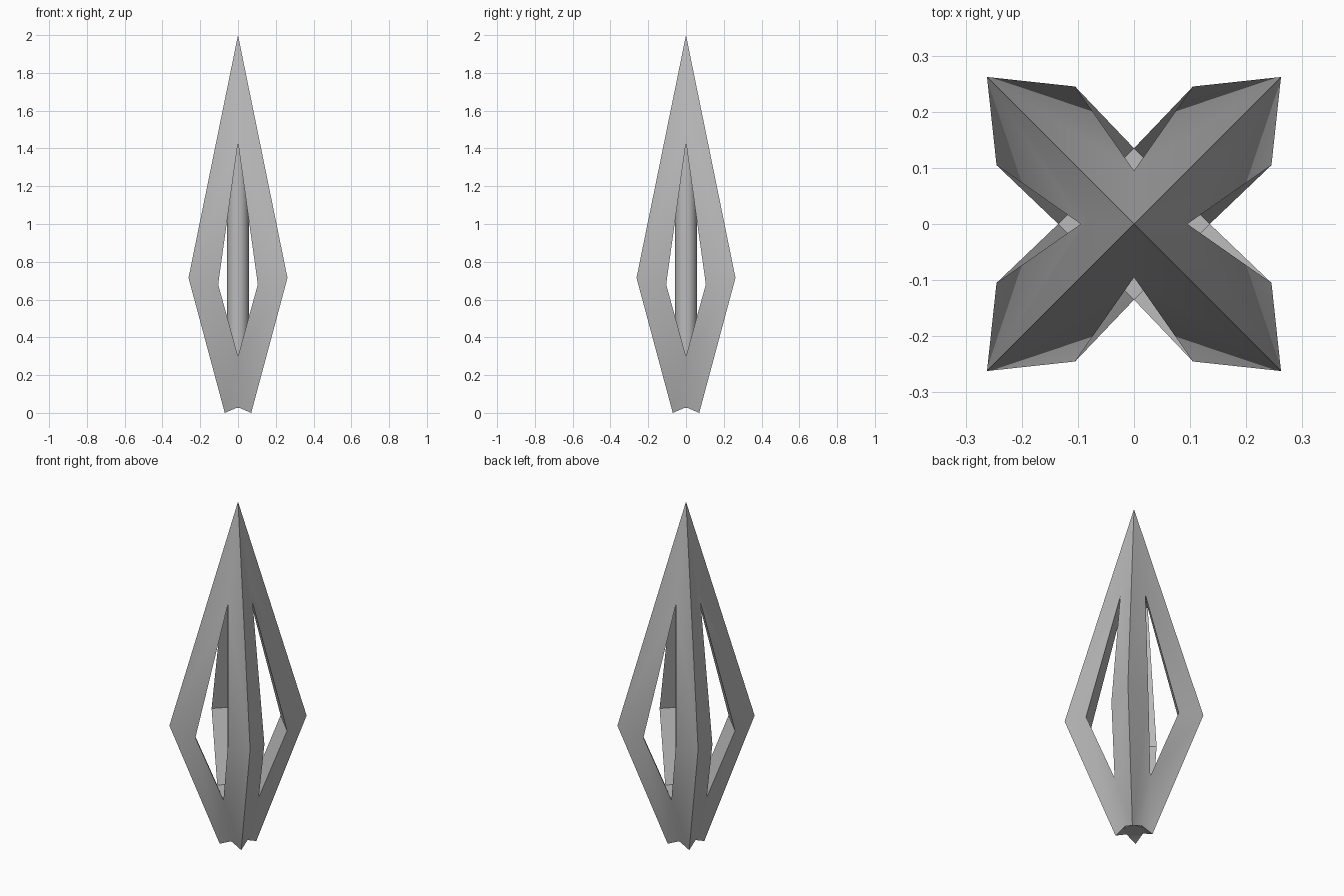
import bpy, bmesh, math
from mathutils import Matrix, Vector

cube = bpy.data.objects.get("Cube")
if cube:
    bpy.data.objects.remove(cube, do_unlink=True)

# One plain grey for everything
grey = bpy.data.materials.new("stone_grey")
grey.use_nodes = True
colour = (0.5, 0.5, 0.5, 1)
grey.diffuse_color = colour
grey.node_tree.nodes["Principled BSDF"].inputs["Base Color"].default_value = colour


def finish(bm, name):
    bmesh.ops.recalc_face_normals(bm, faces=bm.faces)
    mesh = bpy.data.meshes.new(name)
    bm.to_mesh(mesh)
    bm.free()
    mesh.materials.append(grey)
    obj = bpy.data.objects.new(name, mesh)
    bpy.context.collection.objects.link(obj)
    bpy.ops.object.select_all(action='DESELECT')
    obj.select_set(True)
    bpy.context.view_layer.objects.active = obj
    bpy.ops.object.shade_smooth_by_angle(angle=math.radians(30))
    return obj


# Points of one corner arm: centre line, then one side (the other side swaps x and y)
centre = dict(tip=(0, 0, 2), corner=(.262, .262, .715), foot=(.07, .07, 0),
              roof=(0, 0, 1.43), floor=(0, 0, .3), base=(0, 0, .03))
side = dict(valley=(0, .08, 1.52), hole_top=(0, .095, 1.43),
            hole_mid=(.105, .245, .68), hole_low=(0, .135, .3),
            notch=(0, .062, .03))

# Outer faces, made on both sides of each arm
outer = ["tip valley corner", "valley hole_top corner", "hole_top hole_mid corner",
         "hole_mid hole_low foot corner", "hole_low notch foot"]
# Faces crossing from one side to the other ("*" marks the swapped side)
across = ["hole_mid hole_mid* hole_top* hole_top", "hole_mid* hole_mid hole_low hole_low*",
          "hole_top hole_top* roof", "hole_low hole_low* floor", "notch foot notch* base"]

bm = bmesh.new()
for quarter in range(4):
    turn = Matrix.Rotation(quarter * math.pi / 2, 3, 'Z')
    points = {}
    for name, p in centre.items():
        points[name] = points[name + "*"] = bm.verts.new(turn @ Vector(p))
    for name, (x, y, z) in side.items():
        for key, p in ((name, (x, y, z)), (name + "*", (y, x, z))):
            place = turn @ Vector(p)
            if name == "valley" and abs(place.x) > .01:
                place.y += .008
            points[key] = bm.verts.new(place)
    for face in outer:
        bm.faces.new([points[n] for n in face.split()])
        bm.faces.new([points[n + "*"] for n in reversed(face.split())])
    for face in across:
        bm.faces.new([points[n] for n in face.split()])
bmesh.ops.remove_doubles(bm, verts=bm.verts, dist=.0005)
finish(bm, "four_armed_cage")

# Round core standing inside the cage
bm = bmesh.new()
low, high = .025, 1.58
bmesh.ops.create_cone(bm, cap_ends=True, segments=32, radius1=.057, radius2=.057,
                      depth=high - low,
                      matrix=Matrix.Translation((0, 0, (low + high) / 2)))
finish(bm, "core_rod")
